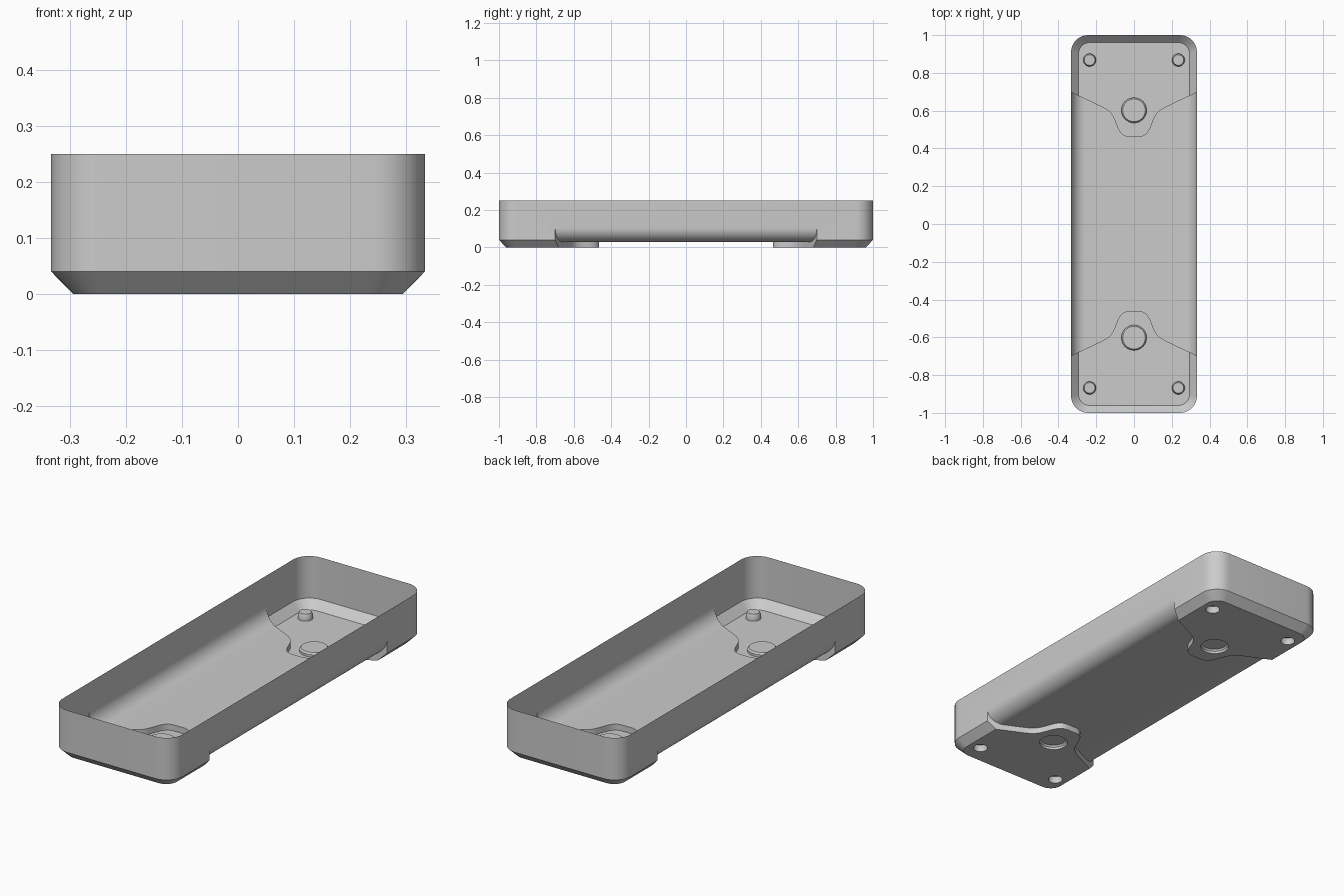
import bpy, bmesh, math
from mathutils import Vector
from mathutils.geometry import interpolate_bezier

if "Cube" in bpy.data.objects:
    bpy.data.objects.remove(bpy.data.objects["Cube"])

W, L, H = 0.333, 1.0, 0.25


def loft(name, rings):
    """Closed solid through a stack of equal-length point rings."""
    bm = bmesh.new()
    vs = [[bm.verts.new(p) for p in r] for r in rings]
    n = len(vs[0])
    for a, b in zip(vs, vs[1:]):
        for i in range(n):
            j = (i + 1) % n
            bm.faces.new((a[i], a[j], b[j], b[i]))
    bm.faces.new(vs[0][::-1])
    bm.faces.new(vs[-1])
    bmesh.ops.recalc_face_normals(bm, faces=bm.faces)
    me = bpy.data.meshes.new(name)
    bm.to_mesh(me)
    bm.free()
    ob = bpy.data.objects.new(name, me)
    bpy.context.collection.objects.link(ob)
    return ob


def rounded_rect(hx, hy, r, z, seg=10):
    pts = []
    for k, (sx, sy) in enumerate([(1, 1), (-1, 1), (-1, -1), (1, -1)]):
        for i in range(seg + 1):
            a = math.pi / 2 * (k + i / seg)
            pts.append((sx * (hx - r) + r * math.cos(a), sy * (hy - r) + r * math.sin(a), z))
    return pts


def circle(x, y, r, z, n=32):
    return [(x + r * math.cos(2 * math.pi * i / n), y + r * math.sin(2 * math.pi * i / n), z) for i in range(n)]


def subtract(target, cutter):
    cutter.hide_render = True
    m = target.modifiers.new("cut", 'BOOLEAN')
    m.operation, m.solver, m.object = 'DIFFERENCE', 'EXACT', cutter
    bpy.context.view_layer.objects.active = target
    bpy.ops.object.modifier_apply(modifier=m.name)
    bpy.data.objects.remove(cutter)


# Tray body with chamfered foot
tray = loft("tray_shell", [rounded_rect(W - 0.039, L - 0.039, 0.06, 0),
                           rounded_rect(W, L, 0.09, 0.04),
                           rounded_rect(W, L, 0.09, H)])

# Outline of the raised middle: sloped shoulder, then an S-bend into a notch
V = lambda x, y: Vector((x, y, 0))
s_bend = interpolate_bezier(V(0.17, 0.622), V(0.11, 0.593), V(0.105, 0.565), V(0.09, 0.525), 9)
s_bend += interpolate_bezier(V(0.09, 0.525), V(0.072, 0.475), V(0.055, 0.464), V(0.02, 0.464), 9)[1:]
half = [(0.45, 0.755)] + [(p.x, p.y) for p in s_bend]
top = half + [(-x, y) for x, y in reversed(half)]
outline = top + [(-x, -y) for x, y in top]
recess = loft("middle_recess_cutter", [[(x, y, z) for x, y in outline] for z in (-0.1, 0.2)])

# Rounded belly kept inside that recess
r, z0 = 0.075, 0.03
arc = [(W - r + r * math.sin(a), z0 + r - r * math.cos(a))
       for a in (math.pi / 2 * i / 10 for i in range(11))]
side = arc + [(0.6, z0 + r), (0.6, 0.4)]
profile = side + [(-x, z) for x, z in reversed(side)]
belly = loft("belly_cutter", [[(x, y, z) for x, z in profile] for y in (-0.95, 0.95)])
subtract(recess, belly)
subtract(tray, recess)

# Tapered foot and screw recesses, bumps on the inside
for sy in (-1, 1):
    for x, y, ra, rb, h in [(0, 0.602, 0.067, 0.060, 0.02),
                            (-0.235, 0.868, 0.034, 0.028, 0.032),
                            (0.235, 0.868, 0.034, 0.028, 0.032)]:
        subtract(tray, loft("dimple_cutter", [circle(x, sy * y, ra, -0.05), circle(x, sy * y, ra, 0),
                                              circle(x, sy * y, ra, h * 0.6), circle(x, sy * y, rb, h)]))

# Open the top to leave a thin shell
bm = bmesh.new()
bm.from_mesh(tray.data)
lid = [f for f in bm.faces if all(v.co.z > H - 1e-4 for v in f.verts)]
bmesh.ops.delete(bm, geom=lid, context='FACES')
bm.to_mesh(tray.data)
bm.free()

bpy.context.view_layer.objects.active = tray
tray.select_set(True)
bpy.ops.object.shade_smooth_by_angle(angle=math.radians(30))
